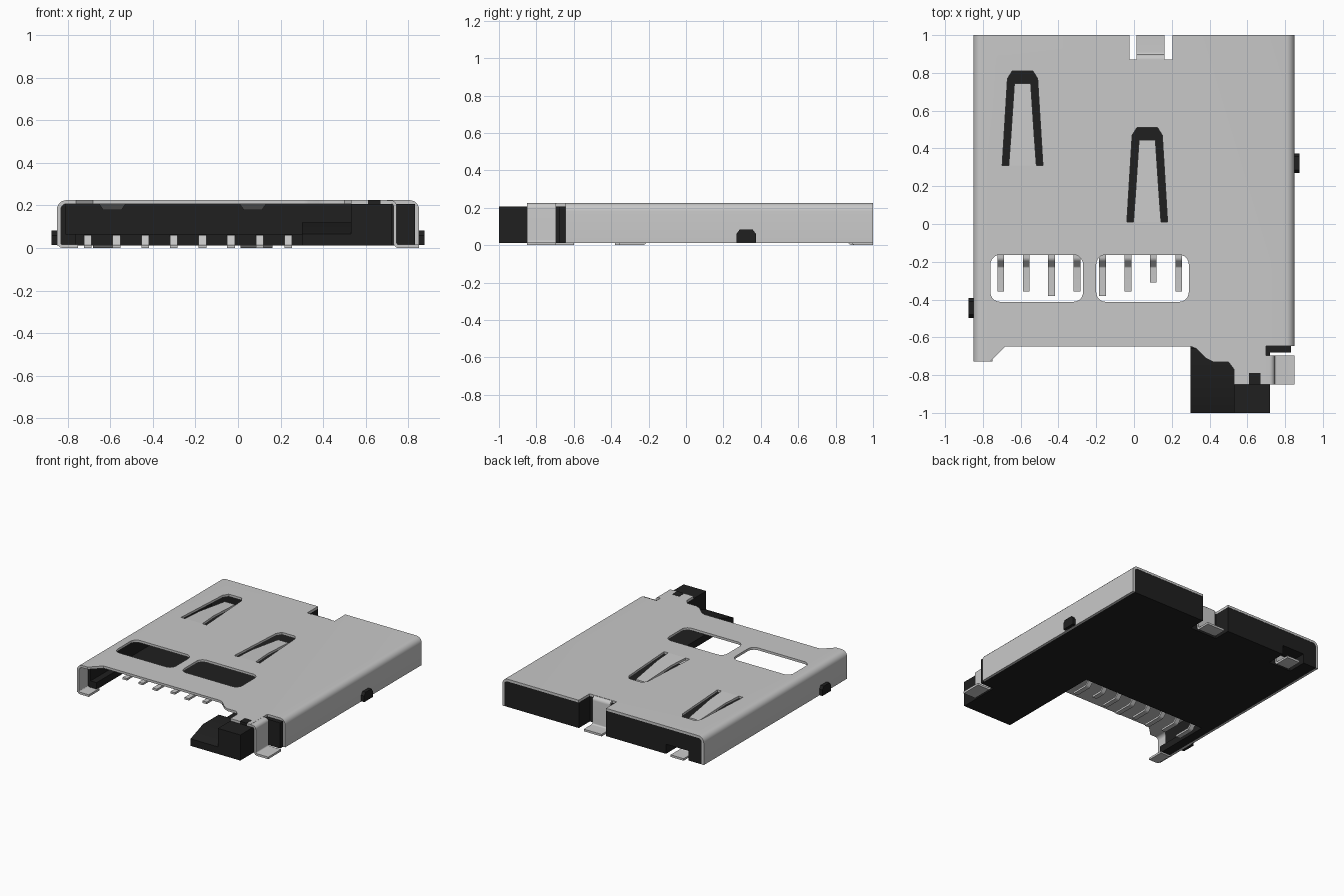
import bpy, bmesh, math
from mathutils import Vector

if "Cube" in bpy.data.objects:
    bpy.data.objects.remove(bpy.data.objects["Cube"])


def material(name, col):
    m = bpy.data.materials.new(name)
    m.diffuse_color = (*col, 1)
    m.use_nodes = True
    m.node_tree.nodes["Principled BSDF"].inputs["Base Color"].default_value = m.diffuse_color
    return m


METAL = material("light grey metal", (0.58, 0.58, 0.58))
BLACK = material("black plastic", (0.014, 0.014, 0.014))
PLACE = {'x': lambda a, b, c: (c, a, b), 'y': lambda a, b, c: (a, c, b), 'z': lambda a, b, c: (a, b, c)}


def prism(name, poly, axis, lo, hi, mat):
    """Extrude a flat outline along an axis."""
    bm = bmesh.new()
    n = len(poly)
    rings = [[bm.verts.new(PLACE[axis](a, b, c)) for a, b in poly] for c in (lo, hi)]
    bm.faces.new(rings[0])
    bm.faces.new(rings[1])
    for i in range(n):
        j = (i + 1) % n
        bm.faces.new((rings[0][i], rings[0][j], rings[1][j], rings[1][i]))
    bmesh.ops.recalc_face_normals(bm, faces=bm.faces)
    me = bpy.data.meshes.new(name)
    bm.to_mesh(me)
    bm.free()
    me.materials.append(mat)
    ob = bpy.data.objects.new(name, me)
    bpy.context.collection.objects.link(ob)
    return ob


def fillet(pts, r, closed=False, steps=5):
    """Round the corners of a 2D path."""
    P = [Vector(p) for p in pts]
    out = []
    for i, p in enumerate(P):
        if not closed and i in (0, len(P) - 1):
            out.append(p)
            continue
        u = (P[i - 1] - p).normalized()
        v = (P[(i + 1) % len(P)] - p).normalized()
        half = u.angle(v) / 2
        d = r / math.tan(half)
        c = p + (u + v).normalized() * (r / math.sin(half))
        a, b = p + u * d - c, p + v * d - c
        for k in range(steps + 1):
            out.append(c + a.lerp(b, k / steps).normalized() * r)
    return out


def sheet(name, path, t, r, axis, lo, hi):
    """Bent sheet metal: a rounded path, thickened and extruded."""
    pts = fillet(path, r)
    left, right = [], []
    for i, p in enumerate(pts):
        d = pts[min(i + 1, len(pts) - 1)] - pts[max(i - 1, 0)]
        nrm = Vector((-d.y, d.x)).normalized() * (t / 2)
        left.append(p + nrm)
        right.append(p - nrm)
    return prism(name, left + right[::-1], axis, lo, hi, METAL)


def rect(x0, x1, y0, y1):
    return [(x0, y0), (x1, y0), (x1, y1), (x0, y1)]


def box(name, x0, x1, y0, y1, z0, z1, mat):
    return prism(name, rect(x0, x1, y0, y1), 'z', z0, z1, mat)


def cut(ob, cutters):
    for c in cutters:
        c.hide_render = True
        m = ob.modifiers.new("cut", 'BOOLEAN')
        m.operation, m.solver, m.object = 'DIFFERENCE', 'EXACT', c
    dg = bpy.context.evaluated_depsgraph_get()
    me = bpy.data.meshes.new_from_object(ob.evaluated_get(dg))
    ob.modifiers.clear()
    ob.data = me
    for c in cutters:
        bpy.data.objects.remove(c)


# metal shell: folded cover trimmed by the front outline, windows and spring slots
shell = sheet("shell_cover", [(-.841, .012), (-.841, .216), (.841, .216), (.841, .012)],
              .018, .035, 'y', -.9, 1)
front = [(-1, -1.1), (1, -1.1), (1, -.645), (.70, -.645), (.70, -.85), (.67, -.85), (.67, -.79),
         (.61, -.79), (.61, -.85), (.53, -.85), (.53, -.77), (.50, -.73), (.42, -.73), (.38, -.71),
         (.33, -.66), (.30, -.648), (-.68, -.648), (-.76, -.727), (-1, -.727)]
cutters = [prism("trim", front, 'z', -1, 1, METAL),
           box("back_notch", -.025, .205, .87, 1.1, .1, 1, METAL)]
for x0, x1 in ((-.76, -.27), (-.2, .29)):
    cutters.append(prism("window", fillet(rect(x0, x1, -.412, -.163), .05, True), 'z', .15, 1, METAL))
SPRINGS = ((-.59, .31), (.07, .01))
for cx, y in SPRINGS:
    hole = [(cx - .108, y), (cx + .108, y), (cx + .08, y + .46), (cx + .055, y + .5),
            (cx - .055, y + .5), (cx - .08, y + .46)]
    cutters.append(prism("slot", hole, 'z', .15, 1, METAL))
cut(shell, cutters)

# card springs: tapered tongues dipping at the tip
for i, (cx, y) in enumerate(SPRINGS):
    tongue = prism(f"card_spring_{i + 1}", [(cx - .073, y), (cx + .073, y), (cx + .062, y + .15),
                   (cx + .043, y + .435), (cx - .043, y + .435), (cx - .062, y + .15)],
                   'z', .207, .225, METAL)
    for v in tongue.data.vertices:
        v.co.z -= .028 * max(0, (v.co.y - y - .15) / .285)

# solder feet bent from the shell
sheet("back_centre_foot", [(.86, .215), (.89, .215), (.89, .008), (1, .008)], .016, .018, 'x', .012, .162)
sheet("back_left_foot", [(.87, .1), (.87, .008), (1, .008)], .016, .018, 'x', -.68, -.57)
sheet("front_right_foot", [(.69, .216), (.737, .216), (.737, .008), (.85, .008)], .016, .018,
      'y', -.85, -.695)
sheet("front_left_foot", [(-.841, .1), (-.841, .008), (-.75, .008)], .016, .02, 'y', -.727, -.6)

# black plastic body: outline prism with the card cavity hollowed out
outline = [(-.832, .998), (-.832, -.62), (-.76, -.62), (-.76, -.165), (.30, -.165), (.30, -1),
           (.72, -1), (.72, -.68), (.832, -.68), (.832, .998), (.205, .998), (.205, .865),
           (-.025, .865), (-.025, .998)]
body = prism("plastic_body", outline, 'z', .012, .207, BLACK)
cut(body, [box("card_cavity", -.81, .53, -1.2, .84, .065, .5, BLACK),
           box("foot_opening", -.72, -.53, .85, 1.2, -.5, .085, BLACK)])
prism("entry_ramp", [(-1, .06), (-1, .066), (-.85, .12), (-.66, .12), (-.66, .06)], 'x', .30, .535, BLACK)
box("front_peg", .61, .67, -.85, -.788, .2, .226, BLACK)

# locating bosses through the side walls
for side, x0, x1, y in (("right", .82, .876, .322), ("left", -.876, -.82, -.445)):
    prism(f"{side}_boss", [(y - .052, .014), (y + .052, .014), (y + .052, .06), (y + .035, .083),
          (y - .035, .083), (y - .052, .06)], 'x', x0, x1, BLACK)

# row of eight contacts
for i in range(8):
    x = -.705 + .1345 * i
    end = -.31 if i == 6 else -.38 if i in (2, 4) else -.357
    sheet(f"contact_{i + 1}", [(-.1, .054), (-.185, .054), (-.225, .008), (end, .008)],
          .015, .02, 'x', x - .018, x + .018)

# smooth bends, sharp edges
bpy.ops.object.select_all(action='SELECT')
bpy.context.view_layer.objects.active = shell
bpy.ops.object.shade_smooth_by_angle(angle=math.radians(30))
